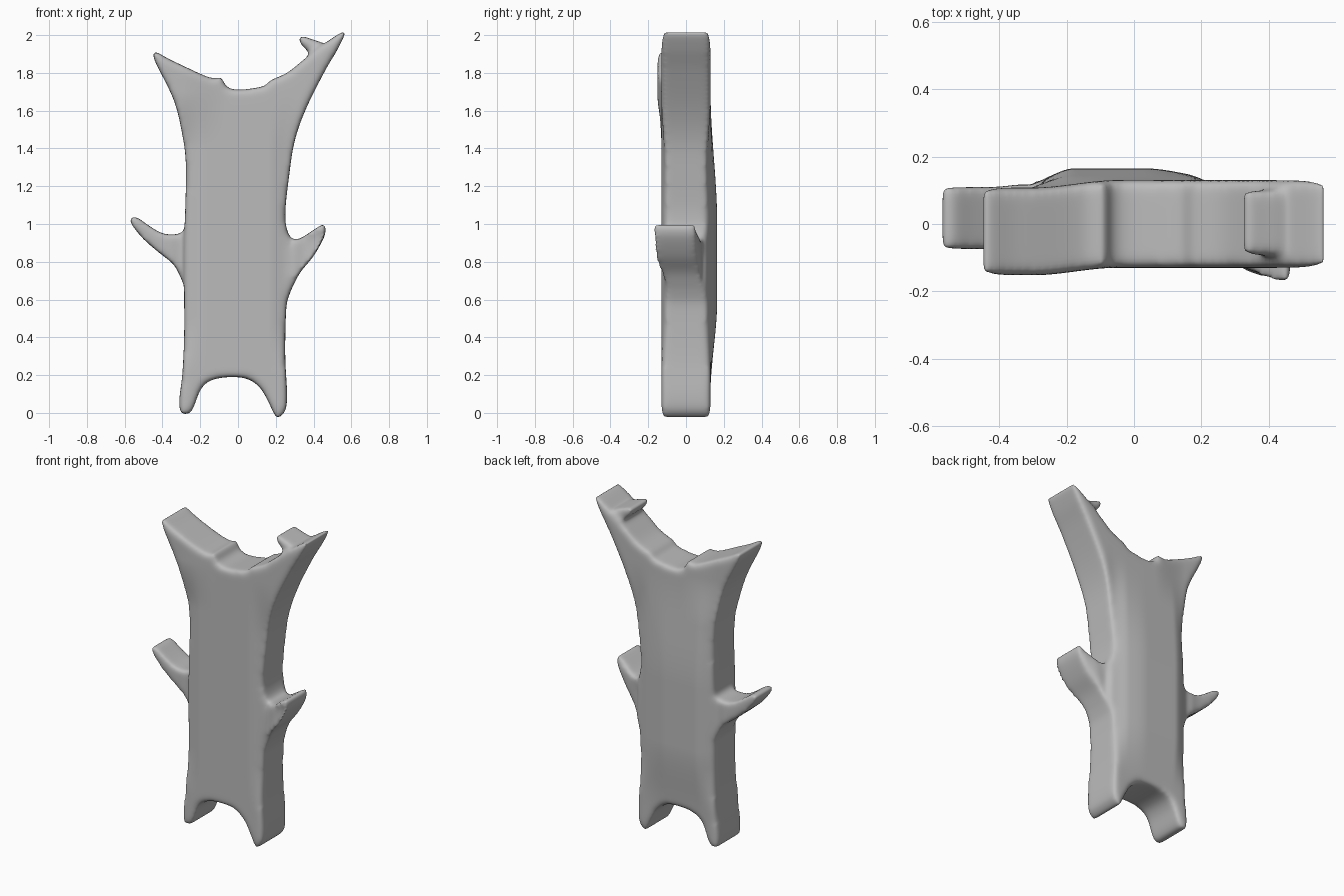
import bpy, bmesh
from mathutils import Vector

cube = bpy.data.objects.get("Cube")
if cube:
    bpy.data.objects.remove(cube)

grey = bpy.data.materials.new("plain_grey")
grey.use_nodes = True
colour = (0.5, 0.5, 0.5, 1)
grey.diffuse_color = colour
grey.node_tree.nodes["Principled BSDF"].inputs["Base Color"].default_value = colour


def ramp(v, a, b):
    t = min(max((v - a) / (b - a), 0), 1)
    return t * t * (3 - 2 * t)


def rounded(points, steps=4):
    """Closed smooth curve through the outline points."""
    n, out = len(points), []
    for i in range(n):
        a, b, c, d = (Vector(points[(i + k) % n]) for k in (-1, 0, 1, 2))
        for s in range(steps):
            t = s / steps
            out.append(b + 0.5 * t * (c - a + t * (2 * a - 5 * b + 4 * c - d
                                                   + t * (3 * (b - c) + d - a))))
    return out


def slab(bm, points, front, back, lean=0):
    """Extrude an x-z outline in depth; lean shifts it forward away from the trunk."""
    ring = [bm.verts.new((p.x, front - lean * ramp(abs(p.x), 0.25, 0.42), p.y))
            for p in rounded(points)]
    face = bm.faces.new(ring)
    ext = bmesh.ops.extrude_face_region(bm, geom=[face])
    moved = [g for g in ext["geom"] if isinstance(g, bmesh.types.BMVert)]
    bmesh.ops.translate(bm, verts=moved, vec=(0, back - front, 0))


# Trunk with forked top and two feet
trunk = [(-.455, 1.905), (-.35, 1.865), (-.2, 1.795), (-.13, 1.77), (-.085, 1.775),
         (-.065, 1.73), (0, 1.71), (.14, 1.73), (.17, 1.76), (.26, 1.8), (.36, 1.88),
         (.45, 1.95), (.565, 2.02), (.53, 1.93), (.46, 1.81), (.36, 1.61), (.3, 1.44),
         (.27, 1.25), (.25, 1.05), (.265, .9), (.275, .72), (.255, .55), (.25, .3),
         (.26, .1), (.25, .01), (.205, -.025), (.17, .04), (.12, .13), (.05, .18),
         (-.05, .19), (-.15, .17), (-.2, .12), (-.235, .03), (-.26, -.005), (-.305, 0),
         (-.31, .08), (-.295, .2), (-.285, .4), (-.285, .65), (-.285, .9), (-.275, 1.3),
         (-.3, 1.5), (-.345, 1.67)]
# Side branch stubs and the small knob on the taller fork
right_branch = [(-.23, 1.06), (-.285, .965), (-.33, .945), (-.4, .95), (-.47, .99),
                (-.545, 1.04), (-.575, 1.02), (-.51, .93), (-.42, .85), (-.34, .785),
                (-.3, .71), (-.23, .58)]
left_branch = [(.22, 1.08), (.265, .95), (.3, .915), (.35, .935), (.41, .975), (.46, 1),
               (.46, .94), (.4, .83), (.33, .745), (.285, .66), (.22, .54)]
knob = [(.33, 1.995), (.385, 1.98), (.45, 1.95), (.46, 1.86), (.4, 1.86), (.375, 1.91),
        (.33, 1.955)]

bm = bmesh.new()
slab(bm, trunk, -.13, .13)
slab(bm, right_branch, -.075, .11)
slab(bm, left_branch, -.11, .11, lean=.06)
slab(bm, knob, -.095, .1)
bmesh.ops.recalc_face_normals(bm, faces=bm.faces)
rough = bpy.data.meshes.new("rough_trunk")
bm.to_mesh(rough)
bm.free()
blank = bpy.data.objects.new("rough_trunk", rough)
bpy.context.collection.objects.link(blank)

# Fuse the parts and soften all edges
fuse = blank.modifiers.new("fuse", 'REMESH')
fuse.mode = 'VOXEL'
fuse.voxel_size = 0.012
soften = blank.modifiers.new("soften", 'SMOOTH')
soften.factor = 0.5
soften.iterations = 22
graph = bpy.context.evaluated_depsgraph_get()
mesh = bpy.data.meshes.new_from_object(blank.evaluated_get(graph))
bpy.data.objects.remove(blank)

# Swell the back, round the flanks and set the right fork forward
for v in mesh.vertices:
    x, y, z = v.co
    height = ramp(z, .1, .6) * (1 - ramp(z, 1.0, 1.7))
    if y > 0:
        across = 1 - ramp(abs(x + .07), .1, .36)
        y *= 1 + .27 * height * across
    flank = ramp(abs(x + .01), .17, .27) * (1 - ramp(abs(x), .27, .36))
    y *= 1 - .12 * flank * ramp(z, .2, .5) * (1 - ramp(z, 1.3, 1.7))
    y -= .022 * ramp(-x, .05, .3) * ramp(z, 1.4, 1.7)
    v.co.y = y

mesh.materials.clear()
mesh.materials.append(grey)
mesh.name = "forked_trunk"
body = bpy.data.objects.new("forked_trunk", mesh)
bpy.context.collection.objects.link(body)
bpy.ops.object.select_all(action='DESELECT')
body.select_set(True)
bpy.context.view_layer.objects.active = body
bpy.ops.object.shade_smooth()
